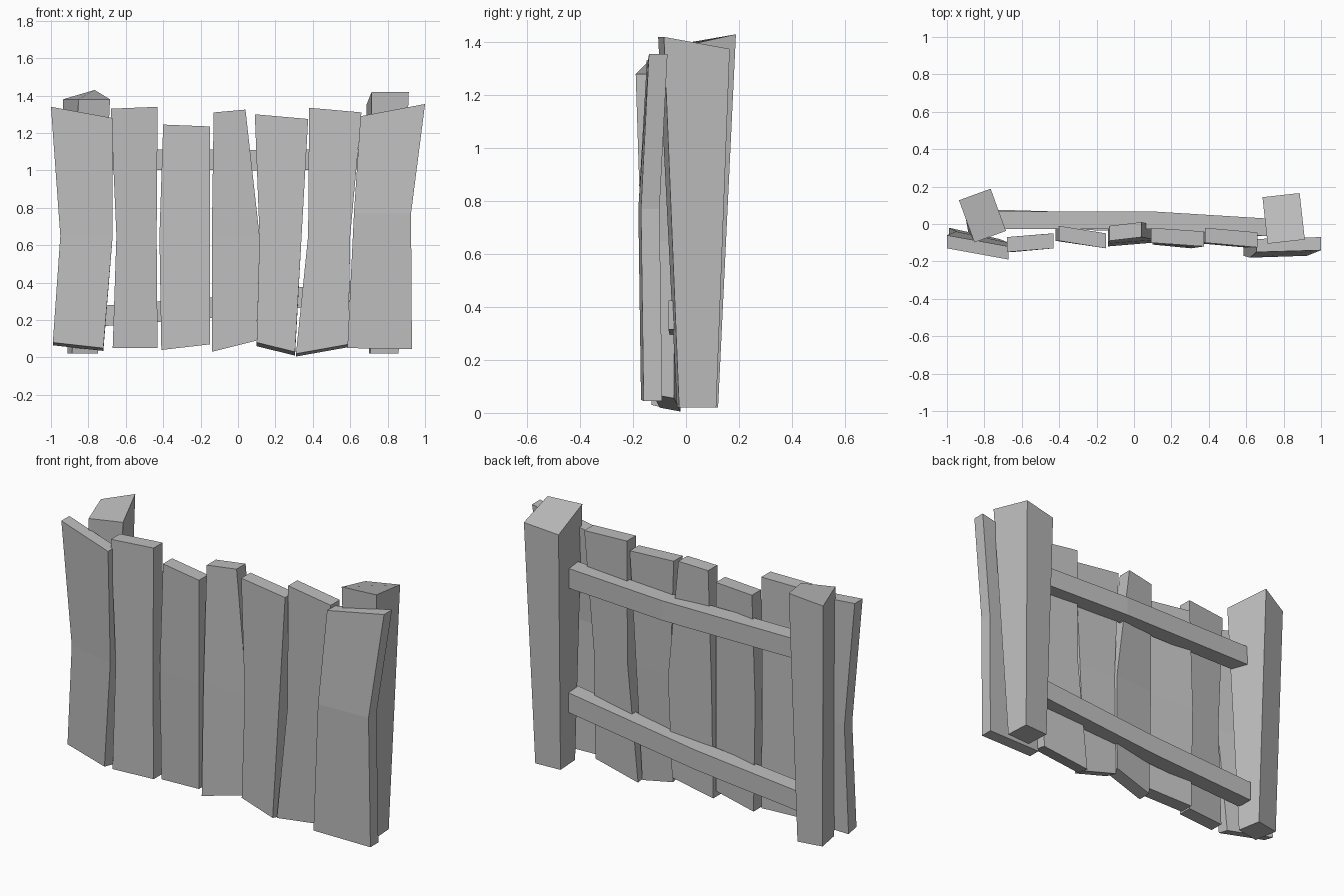
import bpy
import bmesh
from mathutils import Matrix, Vector

if "Cube" in bpy.data.objects:
    bpy.data.objects.remove(bpy.data.objects["Cube"], do_unlink=True)

GREY = (0.52, 0.52, 0.52, 1)
wood = bpy.data.materials.new("plain grey wood")
wood.use_nodes = True
wood.diffuse_color = GREY
wood.node_tree.nodes["Principled BSDF"].inputs["Base Color"].default_value = GREY


def loft(name, rings):
    """Join four-cornered rings into one closed, flat-shaded beam."""
    bm = bmesh.new()
    loops = [[bm.verts.new(corner) for corner in ring] for ring in rings]
    for low, high in zip(loops, loops[1:]):
        for i in range(len(low)):
            bm.faces.new((low[i - 1], low[i], high[i], high[i - 1]))
    bm.faces.new(loops[0])
    bm.faces.new(loops[-1])
    bmesh.ops.recalc_face_normals(bm, faces=bm.faces)
    mesh = bpy.data.meshes.new(name)
    bm.to_mesh(mesh)
    bm.free()
    mesh.materials.append(wood)
    obj = bpy.data.objects.new(name, mesh)
    bpy.context.collection.objects.link(obj)


def plank(name, left_edge, right_edge, bottom, top, front,
          bend=0.0, lean=0.0, knee=0.65, thick=0.08, drop=0.0):
    """Edges run bottom, middle, top; the other pairs run from low x to high x.
    Bend and lean move the middle and top in y, drop slants the bottom cut."""
    levels = (bottom, (knee, knee), top)
    shifts = (0, lean / 2 + bend, lean)
    tilts = (-drop, 0, 0)
    rings = []
    for xa, xb, (za, zb), shift, tilt in zip(left_edge, right_edge, levels, shifts, tilts):
        a = Vector((xa, front[0] + shift, za))
        b = Vector((xb, front[-1] + shift, zb))
        back = Vector((0, thick, tilt))
        rings.append((a, b, b + back, a + back))
    loft(name, rings)


def post(name, base, base_size, head, head_size, twist, back_lifts):
    """A post that flares and turns toward a head with uneven back corners."""
    rings = []
    for centre, (width, depth), angle in ((base, base_size, twist / 2),
                                          (head, head_size, twist)):
        turn = Matrix.Rotation(angle, 3, "Z")
        rings.append([Vector(centre) + turn @ Vector((sx * width / 2, sy * depth / 2, 0))
                      for sx, sy in ((-1, -1), (1, -1), (1, 1), (-1, 1))])
    for corner, lift in zip(rings[-1][2:], back_lifts):
        corner.z += lift
    loft(name, rings)


def rail(name, path):
    """A rectangular bar following a bent centre line along x."""
    loft(name, [[Vector(point) + Vector((0, sy * 0.047, sz * 0.055))
                 for sy, sz in ((-1, -1), (1, -1), (1, 1), (-1, 1))]
                for point in path])


# Crooked upright planks, named in order of increasing x
plank("outer_right_plank",
      left_edge=(-.99, -.95, -1), right_edge=(-.72, -.67, -.67),
      bottom=(.08, .05), top=(1.34, 1.28), front=(-.09, -.15), lean=-.04,
      thick=.07, drop=.015)
plank("second_plank",
      left_edge=(-.67, -.65, -.68), right_edge=(-.43, -.435, -.43),
      bottom=(.05, .05), top=(1.33, 1.34), front=(-.15, -.13))
plank("third_plank",
      left_edge=(-.41, -.42, -.4), right_edge=(-.15, -.15, -.15),
      bottom=(.04, .07), top=(1.245, 1.235), front=(-.09, -.13))
plank("middle_plank",
      left_edge=(-.14, -.14, -.13), right_edge=(.1, .115, .04),
      bottom=(.03, .09), top=(1.31, 1.325), front=(-.12, -.1), lean=.03)
plank("fifth_plank",
      left_edge=(.1, .115, .09), right_edge=(.305, .34, .375),
      bottom=(.08, .03), top=(1.3, 1.275), front=(-.11, -.13), lean=.01, drop=.02)
plank("sixth_plank",
      left_edge=(.31, .375, .38), right_edge=(.59, .6, .66),
      bottom=(.02, .07), top=(1.335, 1.31), front=(-.1, -.125), drop=.015)
plank("outer_left_plank",
      left_edge=(.585, .62, .655), right_edge=(.93, .925, 1),
      bottom=(.05, .045), top=(1.29, 1.355), front=(-.17, -.16),
      bend=-.02, lean=.02, knee=.77, thick=.07)

# Flared, twisted posts
post("right_post", base=(-.83, .04, .02), base_size=(.14, .14),
     head=(-.81, .045, 1.38), head_size=(.18, .24), twist=.35, back_lifts=(.05, 0))
post("left_post", base=(.78, .04, .02), base_size=(.15, .14),
     head=(.8, .03, 1.42), head_size=(.2, .25), twist=.11, back_lifts=(-.045, -.07))

# Bent cross rails behind the planks
rail("upper_rail", [(-.75, .02, 1.06), (.1, .02, 1.055), (.75, -.02, 1.06)])
rail("lower_rail", [(-.75, .03, .22), (-.1, .01, .27), (.75, -.02, .37)])
